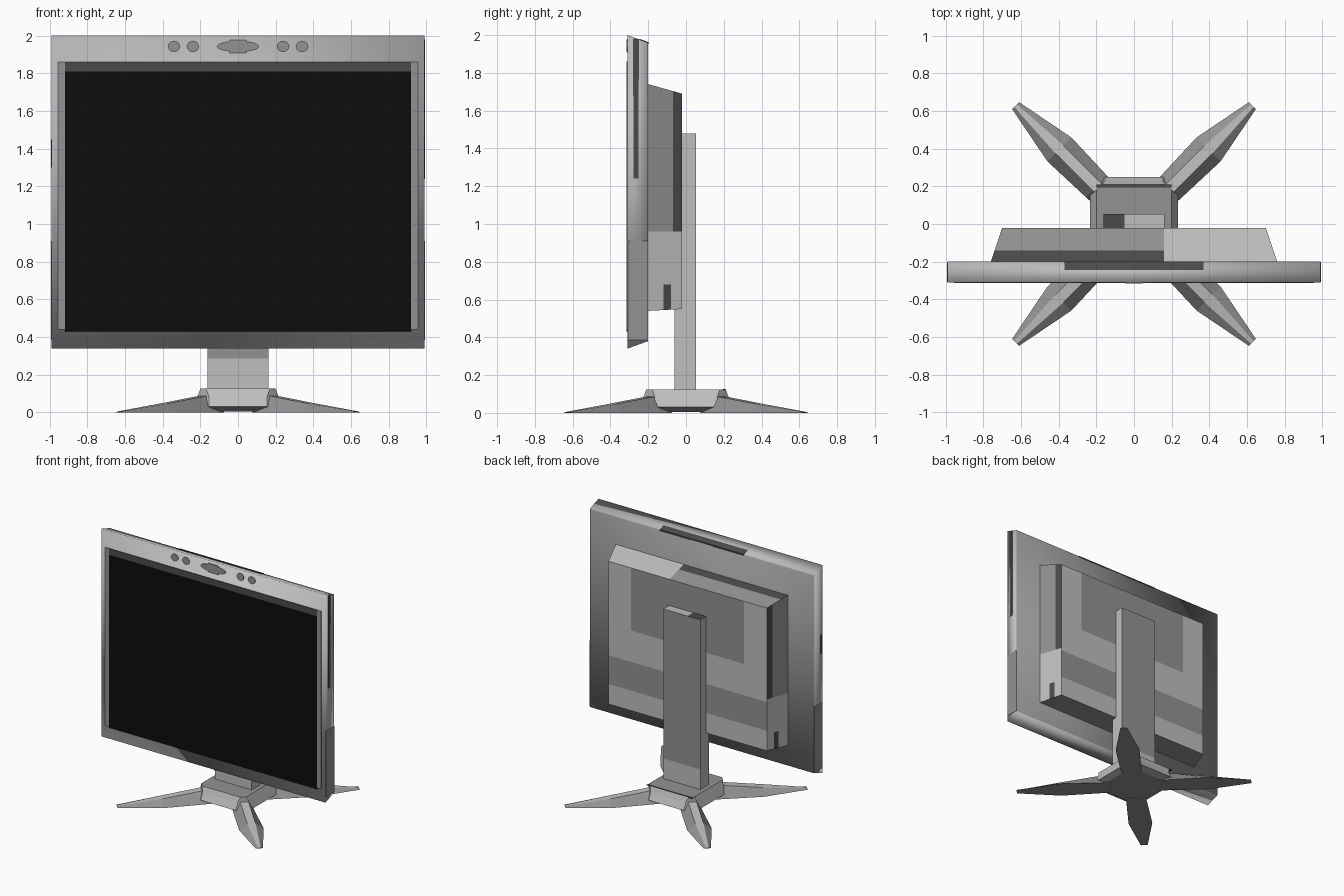
import bpy, bmesh, math
from mathutils import Vector, Matrix

cube = bpy.data.objects.get("Cube")
if cube:
    bpy.data.objects.remove(cube)

LIGHT, MID, DARK, BLACK = range(4)
MATS = []
for name, v in (("light grey", 0.52), ("mid grey", 0.29),
                ("dark grey", 0.07), ("screen black", 0.004)):
    m = bpy.data.materials.new(name)
    m.use_nodes = True
    m.diffuse_color = (v, v, v, 1)
    bsdf = m.node_tree.nodes["Principled BSDF"]
    bsdf.inputs["Base Color"].default_value = (v, v, v, 1)
    bsdf.inputs["Roughness"].default_value = 0.6
    MATS.append(m)


def loft(name, rings, rule=None, mat=LIGHT, cuts=(), matrix=None, smooth=False):
    """Bridge equal rings, cap the ends, cut along planes, colour by rule."""
    bm = bmesh.new()
    vs = [[bm.verts.new(p) for p in ring] for ring in rings]
    n = len(rings[0])
    for a, b in zip(vs, vs[1:]):
        for i in range(n):
            j = (i + 1) % n
            bm.faces.new((a[i], a[j], b[j], b[i]))
    bm.faces.new(vs[0])
    bm.faces.new(vs[-1])
    for axis, pos in cuts:
        no = Vector((0, 0, 0))
        no[axis] = 1
        bmesh.ops.bisect_plane(bm, geom=bm.verts[:] + bm.edges[:] + bm.faces[:],
                               plane_co=no * pos, plane_no=no)
    if matrix:
        bm.transform(matrix)
    bmesh.ops.recalc_face_normals(bm, faces=bm.faces)
    bm.normal_update()
    for f in bm.faces:
        f.smooth = smooth
        f.material_index = rule(f.calc_center_median(), f.normal) if rule else mat
    me = bpy.data.meshes.new(name)
    bm.to_mesh(me)
    bm.free()
    for m in MATS:
        me.materials.append(m)
    ob = bpy.data.objects.new(name, me)
    bpy.context.collection.objects.link(ob)
    return ob


def rect_y(y, x, z0, z1):
    return [(-x, y, z0), (x, y, z0), (x, y, z1), (-x, y, z1)]


def box(name, x0, x1, y0, y1, z0, z1, **kw):
    ring = lambda z: [(x0, y0, z), (x1, y0, z), (x1, y1, z), (x0, y1, z)]
    return loft(name, [ring(z0), ring(z1)], **kw)


def octagon(x, y, c, z):
    return [(x - c, y, z), (x, y - c, z), (x, c - y, z), (x - c, -y, z),
            (c - x, -y, z), (-x, c - y, z), (-x, y - c, z), (c - x, y, z)]


# Display casing, softly shaded, with sloped top and bottom
loft("display_casing", [rect_y(-0.31, 0.99, 0.34, 2.0), rect_y(-0.20, 0.99, 0.38, 1.96)],
     rule=lambda c, n: MID if n.y > 0.8 else LIGHT, smooth=True)

# Screen and its painted surround
F0, F1 = -0.314, -0.309
box("screen", -0.92, 0.92, F0, F1, 0.43, 1.81, mat=BLACK)
box("screen_top_band", -0.92, 0.92, F0, F1, 1.81, 1.86, mat=DARK)
for side, s in (("left", 1), ("right", -1)):
    a, b = sorted((s * 0.92, s * 0.955))
    box("screen_side_band_" + side, a, b, F0, F1, 0.44, 1.86, mat=MID)


# Front buttons and central sensor
def front_disc(name, x, z, rx, rz):
    ring = lambda y: [(x + rx * math.cos(t * math.pi / 8), y, z + rz * math.sin(t * math.pi / 8))
                      for t in range(16)]
    loft(name, [ring(F0), ring(F1)], mat=MID)


for i, x in enumerate((-0.34, -0.24, 0.24, 0.34)):
    front_disc("button_%d" % (i + 1), x, 1.943, 0.031, 0.028)
front_disc("sensor_strip", 0, 1.943, 0.112, 0.028)
box("sensor_block", -0.045, 0.045, F0 - 0.001, F1, 1.908, 1.978, mat=MID)

# Painted casing edges
for side, x in (("left", 0.99), ("right", -0.99)):
    box("casing_lower_edge_" + side, x - 0.002, x + 0.002, -0.308, -0.202, 0.385, 0.91, mat=MID)
box("casing_slot_left", 0.988, 0.993, -0.277, -0.252, 1.24, 1.98, mat=DARK)
box("casing_slot_right", -0.993, -0.988, -0.30, -0.275, 1.30, 1.45, mat=DARK)
loft("casing_top_vent", [rect_y(-0.245, 0.37, 1.97, 1.98), rect_y(-0.199, 0.37, 1.953, 1.963)],
     mat=DARK)


# Rear housing
def housing_colour(c, n):
    if n.z > 0.7:
        if c.x > 0.16:
            return LIGHT
        return DARK if c.y < -0.14 else MID
    if n.y > 0.7:
        if 0.71 < c.z < 0.94 or (c.z > 1.19 and abs(c.x) < 0.5):
            return MID
        return LIGHT
    if abs(n.x) > 0.7:
        if c.z > 0.96:
            return DARK if c.y > -0.07 else MID
        return DARK if c.z < 0.68 and -0.12 < c.y < -0.08 else LIGHT
    return MID


loft("rear_housing", [rect_y(-0.20, 0.76, 0.54, 1.74), rect_y(-0.02, 0.70, 0.55, 1.69)],
     rule=housing_colour,
     cuts=[(2, 0.68), (2, 0.71), (2, 0.94), (2, 0.96), (2, 1.19), (0, -0.5), (0, 0.16),
           (0, 0.5), (1, -0.14), (1, -0.12), (1, -0.08), (1, -0.07)])


# Stand column
def column_colour(c, n):
    if n.z > 0.7:
        return DARK if c.x < -0.05 else LIGHT
    if c.z < 0.285 or abs(n.x) > 0.7:
        return LIGHT
    return MID


box("stand_column", -0.163, 0.163, -0.06, 0.052, 0.11, 1.48, rule=column_colour,
    cuts=[(2, 0.285), (0, -0.05)])

# Base hub
loft("base_hub", [octagon(0.19, 0.20, 0.08, 0.005), octagon(0.235, 0.25, 0.08, 0.03),
                  octagon(0.215, 0.225, 0.06, 0.085), octagon(0.20, 0.21, 0.03, 0.125)],
     rule=lambda c, n: MID if n.z > 0.9 or n.z < -0.3 else LIGHT)
box("hub_rear_trim", -0.2, 0.2, 0.195, 0.21, 0.121, 0.127, mat=DARK)

# Four splayed legs: radius, bottom half width, top half width, top height
SECTIONS = [(0.18, 0.075, 0.03, 0.09), (0.28, 0.08, 0.03, 0.085),
            (0.56, 0.09, 0.03, 0.046), (0.89, 0.026, 0.01, 0.005)]
leg_rings = [[(r, -w, 0), (r, w, 0), (r, t, h), (r, -t, h)] for r, w, t, h in SECTIONS]
for i, name in enumerate(("back_left", "back_right", "front_right", "front_left")):
    loft("leg_" + name, leg_rings,
         rule=lambda c, n: LIGHT if n.z > 0.93 else MID,
         matrix=Matrix.Rotation(math.radians(45 + 90 * i), 4, 'Z'))
